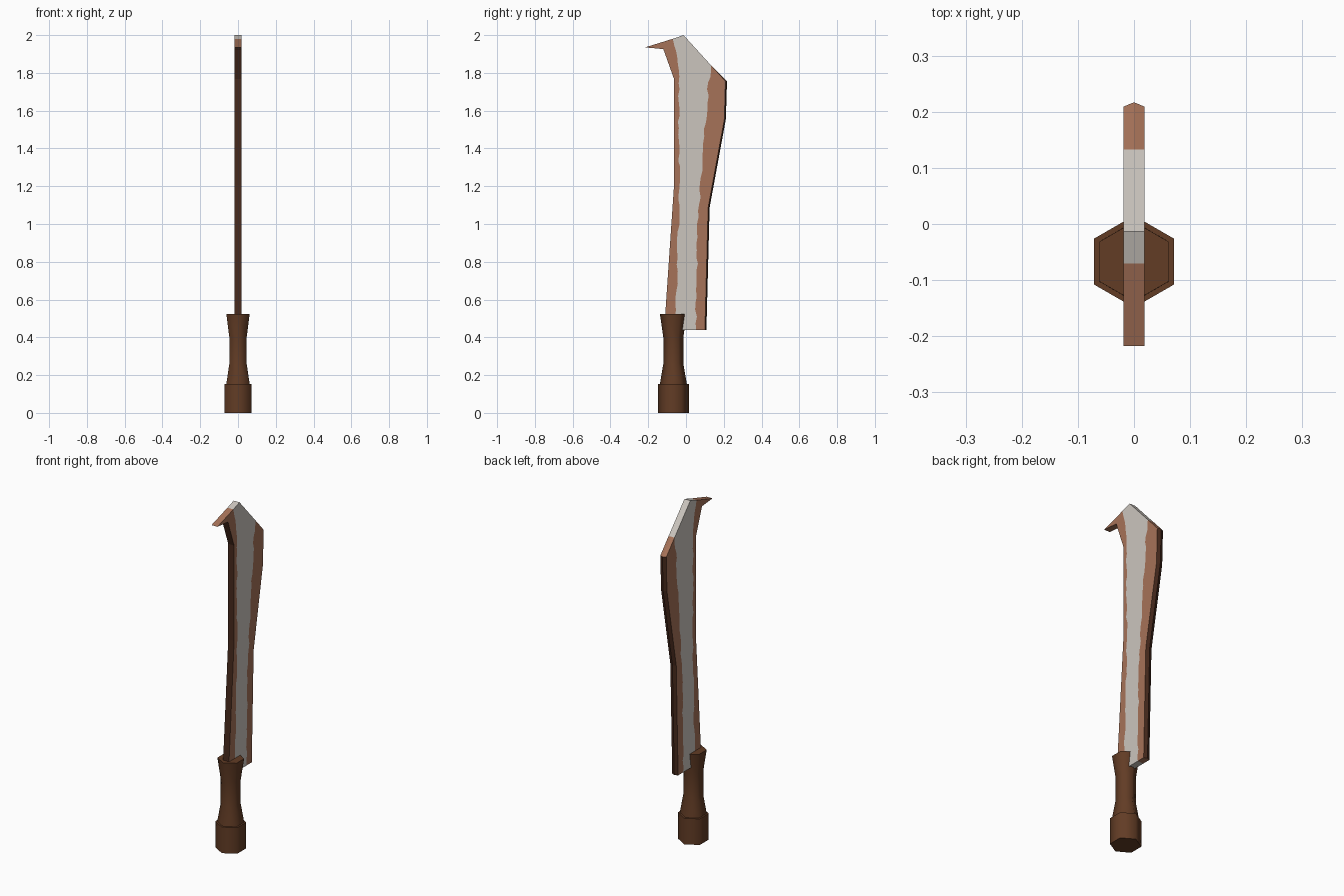
import bpy, bmesh, math, random

if "Cube" in bpy.data.objects:
    bpy.data.objects.remove(bpy.data.objects["Cube"])

random.seed(4)


def material(name, rgb):
    m = bpy.data.materials.new(name)
    lin = [((c / 255 + 0.055) / 1.055) ** 2.4 for c in rgb]
    m.diffuse_color = (*lin, 1)
    m.use_nodes = True
    m.node_tree.nodes["Principled BSDF"].inputs["Base Color"].default_value = m.diffuse_color
    return m


silver = material("worn steel", (203, 197, 190))
copper = material("rusty copper", (166, 114, 88))
dark = material("dark rust edge", (70, 41, 28))
wood = material("brown grip", (98, 60, 37))


def make_object(name, bm, mats):
    bmesh.ops.recalc_face_normals(bm, faces=bm.faces)
    me = bpy.data.meshes.new(name)
    bm.to_mesh(me)
    bm.free()
    for m in mats:
        me.materials.append(m)
    ob = bpy.data.objects.new(name, me)
    bpy.context.collection.objects.link(ob)
    return ob


def ragged(keys, step=0.035, amount=0.006):
    """Subdivide a seam upwards and jitter it, keeping both ends."""
    pts = [keys[0]]
    for (y0, z0), (y1, z1) in zip(keys, keys[1:]):
        n = max(1, round((z1 - z0) / step))
        for i in range(1, n + 1):
            t = i / n
            pts.append((y0 + (y1 - y0) * t + random.uniform(-amount, amount),
                        z0 + (z1 - z0) * t))
    pts[-1] = keys[-1]
    return pts


# Blade outline in (y, z), split into spine strip, steel middle and cutting strip
T = 0.019
spine = [(-0.11, 0.44), (-0.11, 0.52), (-0.063, 1.21), (-0.063, 1.767),
         (-0.12, 1.926), (-0.217, 1.935)]
edge = [(0.10, 0.44), (0.117, 1.087), (0.203, 1.555), (0.209, 1.755)]
seam_back = ragged([(-0.055, 0.44), (-0.035, 1.2), (-0.04, 1.78),
                    (-0.045, 1.88), (-0.07, 1.9804)])
seam_edge = ragged([(0.053, 0.44), (0.06, 1.0), (0.082, 1.25), (0.10, 1.5),
                    (0.12, 1.75), (0.133, 1.8395)])
tip = (-0.013, 2.0)

bm = bmesh.new()
cache = {}


def vert(x, p, dy=0):
    key = (x, p)
    if key not in cache:
        cache[key] = bm.verts.new((x, p[0] + dy, p[1]))
    return cache[key]


def mid(p):
    # the cutting edge is ground to a shallow central ridge
    return vert(0, p, 0.008 if p in edge else 0)


# Both flat sides
for x in (-T, T):
    for pts, mat in ((spine + seam_back[::-1], 1),
                     (seam_back + [tip] + seam_edge[::-1], 0),
                     (seam_edge + edge[::-1], 1)):
        bm.faces.new([vert(x, p) for p in pts]).material_index = mat

# Walls around the outline
outline = spine + [seam_back[-1], tip, seam_edge[-1]] + edge[::-1] + [seam_edge[0], seam_back[0]]
for a, b in zip(outline, outline[1:] + outline[:1]):
    if (a in edge and b in edge) or (a in spine[:5] and b in spine[:5]):
        mat = 2
    elif a in spine + edge or b in spine + edge:
        mat = 1
    else:
        mat = 0
    for x in (-T, T):
        f = bm.faces.new([vert(x, a), vert(x, b), mid(b), mid(a)])
        f.material_index = mat
make_object("blade", bm, [silver, copper, dark])


# Six-sided turned parts of the handle
def hex_lathe(name, rings):
    bm = bmesh.new()
    loops = []
    for z, r in rings:
        loops.append([bm.verts.new((r * math.sin(k * math.pi / 3),
                                    -0.067 + r * math.cos(k * math.pi / 3), z))
                      for k in range(6)])
    for lo, hi in zip(loops, loops[1:]):
        for k in range(6):
            n = (k + 1) % 6
            bm.faces.new([lo[k], lo[n], hi[n], hi[k]])
    bm.faces.new(loops[0])
    bm.faces.new(loops[-1])
    ob = make_object(name, bm, [wood])
    bpy.context.view_layer.objects.active = ob
    ob.select_set(True)
    bpy.ops.object.shade_smooth_by_angle(angle=math.radians(65))
    ob.select_set(False)


hex_lathe("pommel", [(0, 0.082), (0.152, 0.082)])
hex_lathe("grip", [(0.14, 0.072), (0.155, 0.071), (0.26, 0.053),
                   (0.40, 0.053), (0.523, 0.071)])
